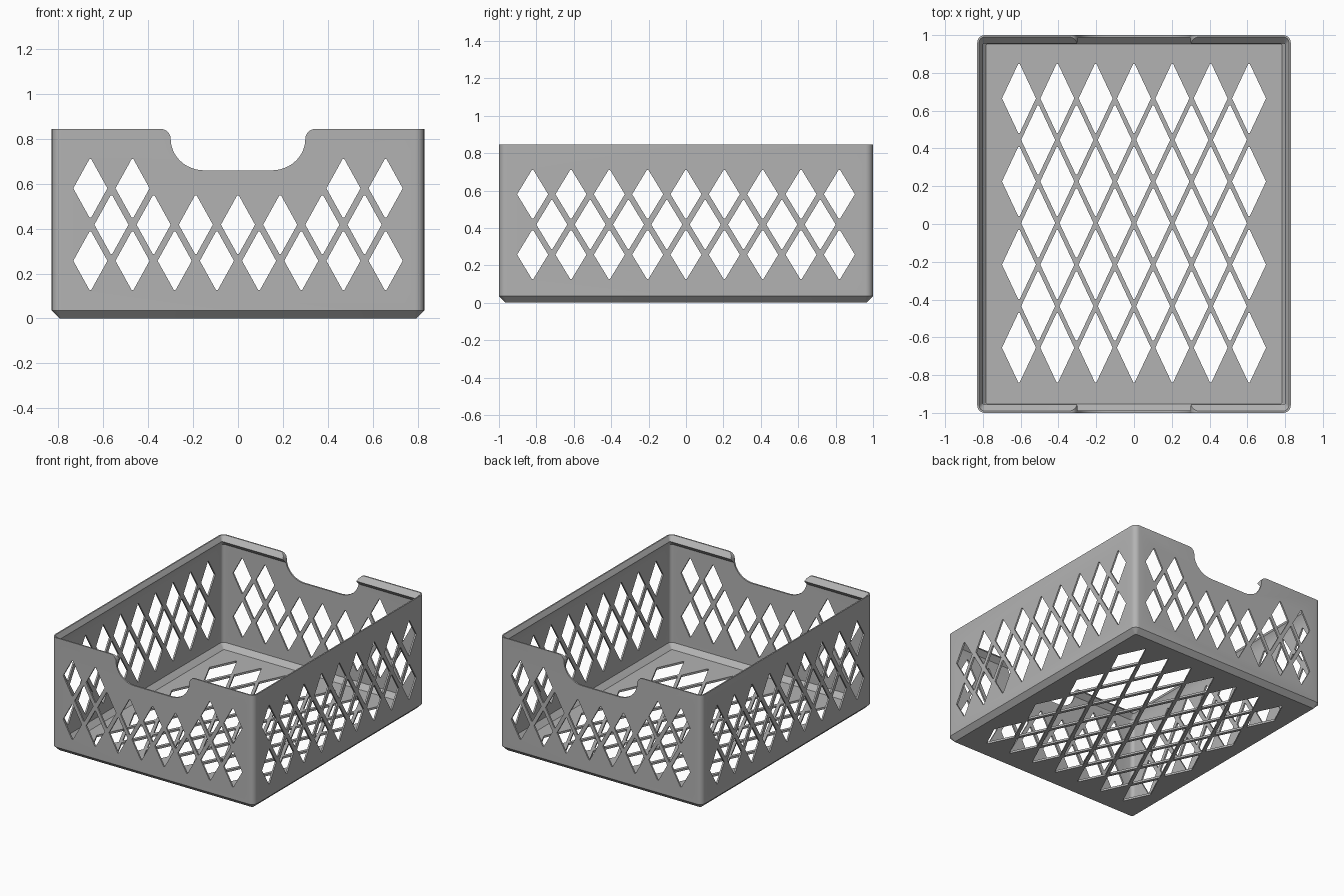
import bpy, bmesh
from math import sin, cos, pi, radians

cube = bpy.data.objects.get("Cube")
if cube:
    bpy.data.objects.remove(cube, do_unlink=True)

HALF_X, HALF_Y, HEIGHT = 0.83, 1.0, 0.845
WALL, CHAMFER, RADIUS = 0.012, 0.035, 0.04

grey = bpy.data.materials.new("grey plastic")
grey.use_nodes = True
GREY = (0.45, 0.45, 0.45, 1)
grey.diffuse_color = GREY
grey.node_tree.nodes["Principled BSDF"].inputs["Base Color"].default_value = GREY


def make_object(name, bm):
    bmesh.ops.recalc_face_normals(bm, faces=bm.faces)
    mesh = bpy.data.meshes.new(name)
    bm.to_mesh(mesh)
    bm.free()
    mesh.materials.append(grey)
    obj = bpy.data.objects.new(name, mesh)
    bpy.context.collection.objects.link(obj)
    return obj


def rounded_ring(bm, inset_x, inset_y, z, steps=6):
    """Rounded rectangle of vertices, inset from the outer size."""
    r = max(RADIUS - max(inset_x, inset_y), 0.008)
    cx, cy = HALF_X - inset_x - r, HALF_Y - inset_y - r
    ring = []
    for quarter, (sx, sy) in enumerate([(1, 1), (-1, 1), (-1, -1), (1, -1)]):
        for i in range(steps + 1):
            a = (quarter + i / steps) * pi / 2
            ring.append(bm.verts.new((sx * cx + r * cos(a), sy * cy + r * sin(a), z)))
    return ring


def prism(bm, outline, place, start, end):
    """Extrude a 2D outline from start to end; place maps (u, v, depth) to xyz."""
    a = [bm.verts.new(place(u, v, start)) for u, v in outline]
    b = [bm.verts.new(place(u, v, end)) for u, v in outline]
    bm.faces.new(a)
    bm.faces.new(b[::-1])
    for i in range(len(a)):
        j = (i + 1) % len(a)
        bm.faces.new((a[i], b[i], b[j], a[j]))


def diamond(u, v, hw, hh, tip=0.004):
    return [(u - hw, v), (u - tip, v - hh), (u + tip, v - hh),
            (u + hw, v), (u + tip, v + hh), (u - tip, v + hh)]


def row(count, pitch):
    return [(i - (count - 1) / 2) * pitch for i in range(count)]


def along_x(u, v, d):
    return (d, u, v)


def along_y(u, v, d):
    return (u, d, v)


def along_z(u, v, d):
    return (u, v, d)


# Crate shell: outer skin, overhanging rim lip, inner skin
bm = bmesh.new()
profile = [(CHAMFER, CHAMFER, 0), (0, 0, CHAMFER), (0, 0, HEIGHT),
           (0.01, 0.01, HEIGHT), (0.03, 0.045, HEIGHT - 0.035),
           (WALL, WALL, HEIGHT - 0.07), (WALL, WALL, 0.05), (0.047, 0.047, 0.015)]
rings = [rounded_ring(bm, *p) for p in profile]
for lower, upper in zip(rings, rings[1:]):
    for i in range(len(lower)):
        j = (i + 1) % len(lower)
        bm.faces.new((lower[i], lower[j], upper[j], upper[i]))
bm.faces.new(rings[0])
bm.faces.new(rings[-1])
crate = make_object("crate", bm)

cutters = []

# Hand notch through the front and back walls
bm = bmesh.new()
side = [(0.15 + 0.15 * sin(a), 0.80 - 0.14 * cos(a))
        for a in [i * pi / 24 for i in range(13)]]
side += [(0.345 - 0.045 * cos(a), 0.80 + 0.045 * sin(a))
         for a in [i * pi / 16 for i in range(1, 9)]]
side.append((0.345, 1.0))
prism(bm, side + [(-x, z) for x, z in reversed(side)], along_y, -1.2, 1.2)
cutters.append(make_object("notch_cutter", bm))

# Diamond lattice of the front and back walls
bm = bmesh.new()
ends = [(x, 0.257) for x in row(8, 0.188)] + [(x, 0.418) for x in row(7, 0.188)]
ends += [(x, 0.58) for x in row(8, 0.188) if abs(x) > 0.4]
for x, z in ends:
    prism(bm, diamond(x, z, 0.076, 0.13), along_y, -1.2, 1.2)
cutters.append(make_object("end_lattice_cutter", bm))

# Diamond lattice of the left and right walls
bm = bmesh.new()
for count, z in [(9, 0.257), (8, 0.418), (9, 0.58)]:
    for y in row(count, 0.205):
        prism(bm, diamond(y, z, 0.083, 0.13), along_x, -1.2, 1.2)
cutters.append(make_object("side_lattice_cutter", bm))

# Diamond lattice of the floor
bm = bmesh.new()
for i, y in enumerate(row(7, 0.22)):
    for x in row(7 - i % 2, 0.203):
        prism(bm, diamond(x, y + 0.005, 0.09, 0.183), along_z, -0.1, 0.1)
cutters.append(make_object("floor_lattice_cutter", bm))

# Cut the openings
bpy.ops.object.select_all(action='DESELECT')
bpy.context.view_layer.objects.active = crate
crate.select_set(True)
for cutter in cutters:
    cutter.hide_render = True
    mod = crate.modifiers.new(cutter.name, 'BOOLEAN')
    mod.operation = 'DIFFERENCE'
    mod.solver = 'EXACT'
    mod.object = cutter
    bpy.ops.object.modifier_apply(modifier=mod.name)
    bpy.data.objects.remove(cutter, do_unlink=True)
bpy.ops.object.shade_smooth_by_angle(angle=radians(30))
